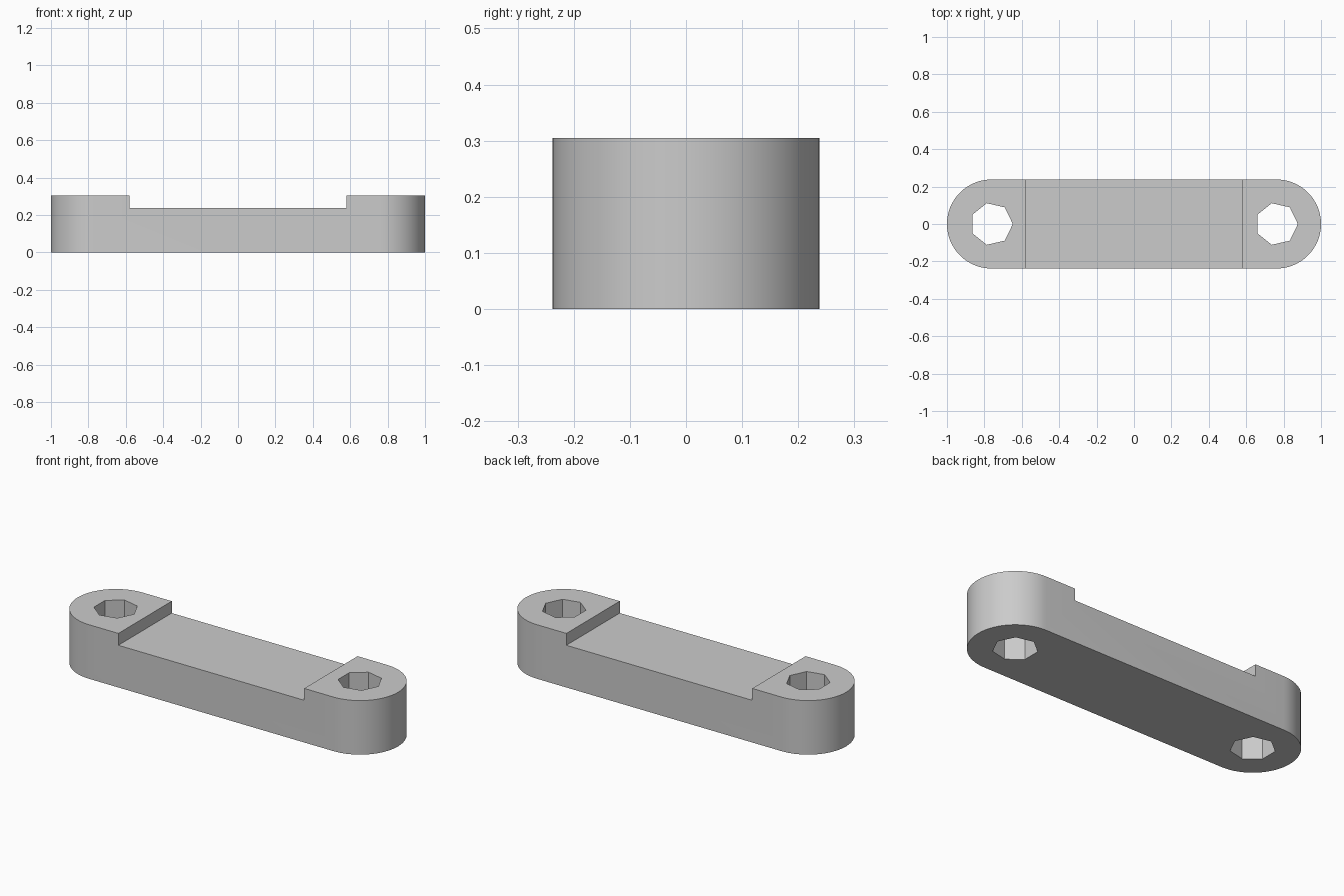
import bpy
import bmesh
from math import cos, sin, pi, radians

cube = bpy.data.objects.get("Cube")
if cube:
    bpy.data.objects.remove(cube, do_unlink=True)

RADIUS = 0.238          # rounded ends and half width
CENTRE = 1 - RADIUS     # hole and end-arc centres
HEIGHT = 0.305
WEB = 0.238             # height of the lowered middle
STEP = 0.58             # where the raised ends begin
HOLE = 0.114
ARC_STEPS = 32

grey = bpy.data.materials.new("plain grey")
grey.use_nodes = True
colour = (0.6, 0.6, 0.6, 1)
grey.diffuse_color = colour
grey.node_tree.nodes["Principled BSDF"].inputs["Base Color"].default_value = colour


def arc(cx, radius, start, sweep, count):
    return [(cx + radius * cos(start + sweep * i / count),
             radius * sin(start + sweep * i / count)) for i in range(count + 1)]


def prism(name, outline, bottom, top):
    """Extrude a closed xy outline between two heights."""
    bm = bmesh.new()
    face = bm.faces.new([bm.verts.new((x, y, bottom)) for x, y in outline])
    result = bmesh.ops.extrude_face_region(bm, geom=[face])
    verts = [v for v in result["geom"] if isinstance(v, bmesh.types.BMVert)]
    bmesh.ops.translate(bm, verts=verts, vec=(0, 0, top - bottom))
    bmesh.ops.recalc_face_normals(bm, faces=bm.faces)
    mesh = bpy.data.meshes.new(name)
    bm.to_mesh(mesh)
    bm.free()
    mesh.materials.append(grey)
    obj = bpy.data.objects.new(name, mesh)
    bpy.context.collection.objects.link(obj)
    return obj


# Link bar with rounded ends
outline = (arc(CENTRE, RADIUS, -pi / 2, pi, ARC_STEPS)
           + arc(-CENTRE, RADIUS, pi / 2, pi, ARC_STEPS))
bar = prism("link_bar", outline, 0, HEIGHT)

# Cutters for the lowered middle and the seven-sided through holes
notch = [(-STEP, -1), (STEP, -1), (STEP, 1), (-STEP, 1)]
cutters = [prism("middle_cutter", notch, WEB, 1)]
for side, x in (("left", CENTRE), ("right", -CENTRE)):
    ring = arc(x, HOLE, 0, 2 * pi, 7)[:-1]
    cutters.append(prism(side + "_hole_cutter", ring, -1, 1))

bpy.ops.object.select_all(action="DESELECT")
bpy.context.view_layer.objects.active = bar
bar.select_set(True)
for cutter in cutters:
    cutter.hide_render = True
    cut = bar.modifiers.new(cutter.name, "BOOLEAN")
    cut.operation = "DIFFERENCE"
    cut.solver = "EXACT"
    cut.object = cutter
    bpy.ops.object.modifier_apply(modifier=cut.name)
    bpy.data.objects.remove(cutter, do_unlink=True)

# Smooth round ends, crisp edges elsewhere
bpy.ops.object.shade_smooth_by_angle(angle=radians(30))
